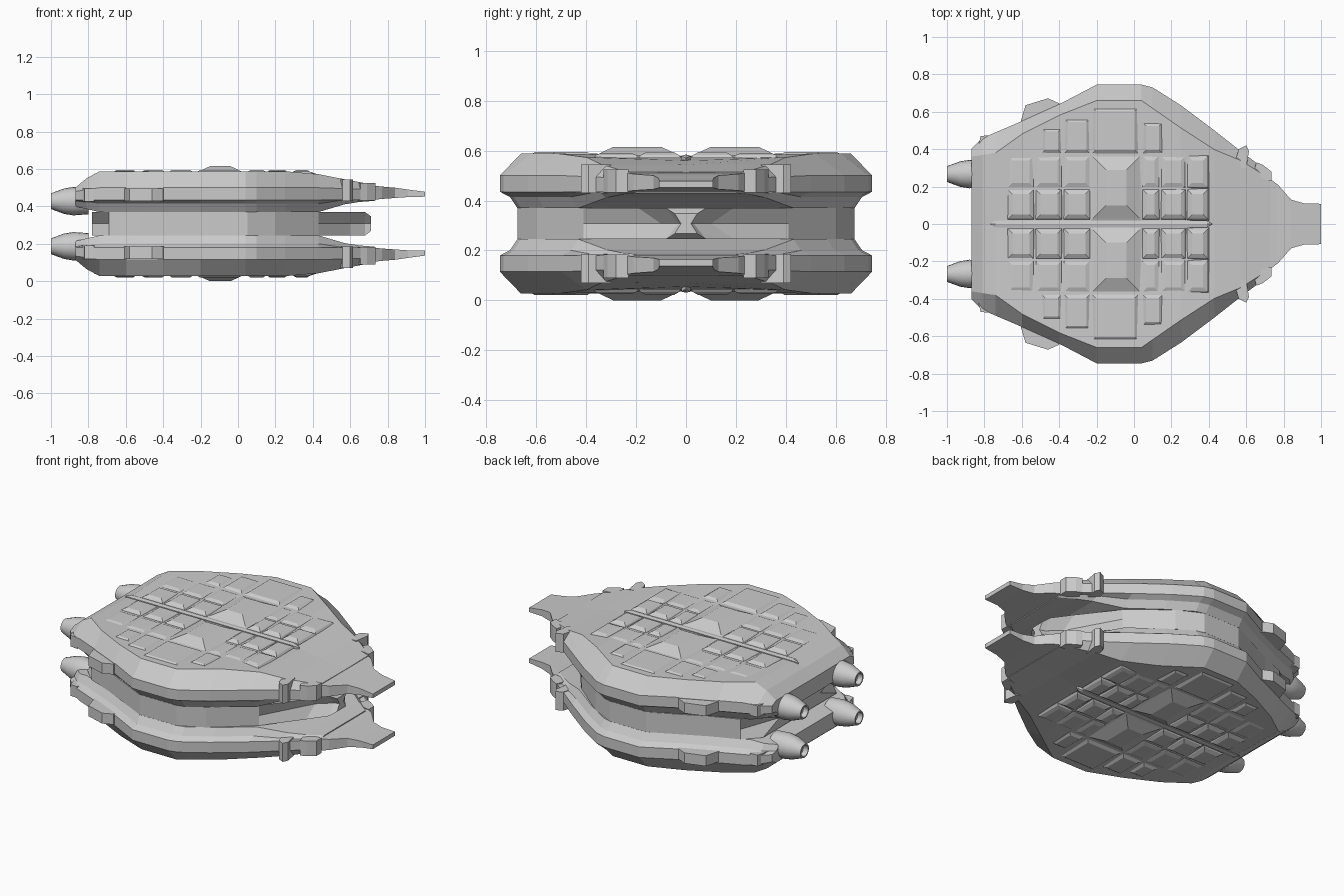
import bpy, bmesh, math
from mathutils import Matrix, Vector

old = bpy.data.objects.get("Cube")
if old:
    bpy.data.objects.remove(old, do_unlink=True)

MID = 0.3075  # plane between the two hulls
grey = bpy.data.materials.new("hull_grey")
grey.use_nodes = True
colour = (0.6, 0.6, 0.6, 1)
grey.diffuse_color = colour
grey.node_tree.nodes["Principled BSDF"].inputs["Base Color"].default_value = colour


def finish(name, bm, smooth=False):
    bmesh.ops.recalc_face_normals(bm, faces=bm.faces)
    me = bpy.data.meshes.new(name)
    bm.to_mesh(me)
    bm.free()
    me.materials.append(grey)
    ob = bpy.data.objects.new(name, me)
    bpy.context.collection.objects.link(ob)
    if smooth:
        me.shade_smooth()
        me.set_sharp_from_angle(angle=math.radians(35))
    return ob


def mirrored(name, build, across_y=False, smooth=False):
    """Build a part for both hulls, and for both sides when asked."""
    for level, zs in (("upper", 1), ("lower", -1)):
        for side, ys in (("left", 1), ("right", -1)) if across_y else (("", 1),):
            bm = build()
            for v in bm.verts:
                v.co.y *= ys
                v.co.z = MID + (v.co.z - MID) * zs
            finish("_".join(filter(None, (level, side, name))), bm, smooth)


def interp(points, x):
    for (xa, a), (xb, b) in zip(points, points[1:]):
        if x <= xb:
            return a + (b - a) * max(0, x - xa) / (xb - xa)
    return points[-1][1]


def loft(sections):
    bm = bmesh.new()
    rings = [[bm.verts.new(p) for p in s] for s in sections]
    n = len(rings[0])
    for a, b in zip(rings, rings[1:]):
        for i in range(n):
            j = (i + 1) % n
            bm.faces.new((a[i], a[j], b[j], b[i]))
    bm.faces.new(rings[0])
    bm.faces.new(rings[-1])
    return bm


def section(x, half):
    """Close a half profile of (y, z) points by reflecting it in y."""
    other = [(-y, z) for y, z in reversed(half) if y > 0]
    return [Vector((x, y, z)) for y, z in half + other]


# Hull: plan outline, deck edge and side profiles along the length
outline = [(-.87, .40), (-.81, .46), (-.74, .49), (-.6, .55), (-.4, .64),
           (-.2, .745), (.04, .745), (.1, .73), (.25, .635), (.43, .5),
           (.57, .39), (.65, .33), (.73, .27)]
deck_edge = [(-.87, .36), (-.74, .38), (-.53, .53), (-.2, .66), (.04, .66),
             (.4, .41), (.57, .34), (.73, .24)]
deck_top = [(-.87, .5), (-.81, .55), (-.74, .588), (.35, .588), (.57, .545), (.73, .515)]
rim_top = [(-.87, .48), (-.74, .5), (.43, .5), (.73, .49)]
belly = [(-.87, .4), (-.74, .37), (.43, .37), (.6, .42), (.73, .43)]


def hull():
    rings = []
    for x, w in outline:
        top, bot = interp(deck_top, x), interp(belly, x)
        sag = .013 if -.8 < x < .45 else .002
        low = max(.435, bot + .004)
        rings.append(section(x, [
            (0, bot), (w - .07, bot), (w - .04, (low + bot) / 2 + .012), (w, low),
            (w, interp(rim_top, x)), (interp(deck_edge, x), top), (0, top - sag)]))
    return loft(rings)


mirrored("hull", hull)


# Thin nose blade
def nose():
    return loft([section(x, [(0, lo), (w, lo), (w, hi), (0, hi)]) for x, w, lo, hi in (
        (.72, .245, .435, .512), (.77, .21, .44, .506), (.84, .13, .445, .5),
        (.91, .11, .45, .49), (1, .108, .452, .478))])


mirrored("nose_blade", nose)


# Central spine with pointed ends
def spine():
    return loft([section(x, [(0, .56), (w, .56), (w, z), (0, z + .004)]) for x, w, z in (
        (-.77, .003, .57), (-.74, .018, .58), (.39, .018, .58), (.42, .003, .57))])


mirrored("deck_spine", spine)


# Raised deck panels with sloping sides
def panel(x0, x1, y0, y1, z, slope):
    def ring(d, h):
        return [(x0 + d, y0 + d, h), (x1 - d, y0 + d, h), (x1 - d, y1 - d, h), (x0 + d, y1 - d, h)]
    return loft([ring(0, .57), ring(slope * .3, .582), ring(slope, z)])


mirrored("main_deck_panel", lambda: panel(-.25, .06, .0, .39, .615, .1), True)
for x0, x1 in ((-.68, -.53), (-.53, -.38), (-.38, -.23), (.04, .14), (.14, .28), (.28, .4)):
    for row, (y0, y1) in enumerate(((.02, .19), (.19, .37))):
        mirrored("deck_panel", lambda: panel(x0, x1, y0, y1, .594 - .004 * row, .03), True)
for x0, x1, y1 in ((-.5, -.38, .52), (-.38, -.23, .57), (-.23, .03, .63), (.04, .16, .55)):
    mirrored("outer_deck_panel", lambda: panel(x0, x1, .37, y1, .594, .025), True)


# Blocks standing out along the rim
def block(plan, low, high):
    return loft([[(x, y, z) for x, y in plan] for z in (low, high)])


rim_blocks = (
    ("rim_pod", [(-.62, .5), (-.58, .635), (-.46, .672), (-.4, .645), (-.36, .5)], .43, .495),
    ("bow_block", [(.53, .3), (.56, .4), (.6, .42), (.615, .39), (.6, .3)], .43, .545),
    ("bow_fin", [(.63, .25), (.655, .33), (.69, .315), (.735, .28), (.735, .23)], .432, .525),
    ("stern_block", [(-.86, .3), (-.82, .47), (-.77, .475), (-.74, .3)], .425, .495),
)
for name, plan, low, high in rim_blocks:
    mirrored(name, lambda: block(plan, low, high), True)


# Engine nozzles turned about the x axis
def nozzle():
    rings = []
    for x, r in ((-.8, .07), (-.88, .076), (-.93, .068), (-1, .042), (-1, .034), (-.97, .03)):
        rings.append([(x, .267 + r * math.cos(a), .428 + r * math.sin(a))
                      for a in (math.tau * i / 20 for i in range(20))])
    return loft(rings)


mirrored("engine_nozzle", nozzle, True, True)

# Core joining the hulls, with grooves running to bow and stern
core = []
for x, w, inner in ((-.78, .36, .2), (-.69, .45, .45), (-.53, .515, .515), (-.2, .675, .675),
                    (.05, .675, .675), (.2, .6, .6), (.43, .41, .41), (.6, .19, .1),
                    (.68, .08, .03), (.71, .045, .02)):
    h = .04 if x > .7 else .062
    core.append(section(x, [(0, MID - h), (w, MID - h), (inner, MID), (w, MID + h), (0, MID + h)]))
finish("core", loft(core))
